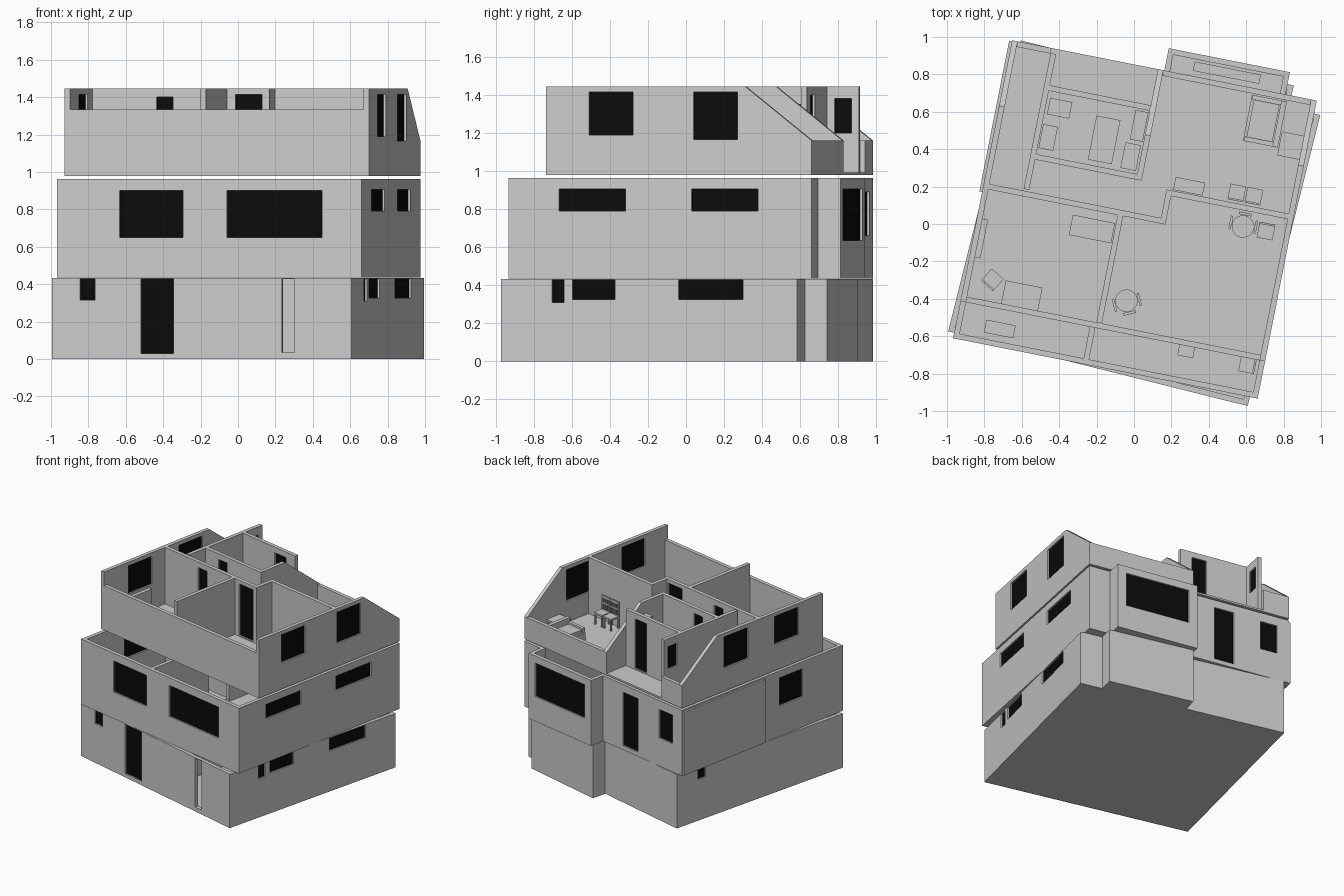
import bpy, bmesh, math
from mathutils import Matrix, Vector

if "Cube" in bpy.data.objects:
    bpy.data.objects.remove(bpy.data.objects["Cube"])

T = 0.03                                   # wall thickness
LOW, UP = -math.radians(14), -math.radians(11.2)   # turn of ground / upper storeys
black = bpy.data.materials.new("dark_pane")
black.diffuse_color = (0.003, 0.003, 0.003, 1)
black.use_nodes = True
black.node_tree.nodes["Principled BSDF"].inputs["Base Color"].default_value = black.diffuse_color


def finish(bm, name, turn):
    bmesh.ops.recalc_face_normals(bm, faces=bm.faces)
    me = bpy.data.meshes.new(name)
    bm.to_mesh(me)
    bm.free()
    ob = bpy.data.objects.new(name, me)
    ob.rotation_euler.z = turn
    bpy.context.collection.objects.link(ob)
    return ob


def boxes(name, turn, parts, at=(0, 0, 0), spin=0.0):
    """parts: (centre, size) cubes joined in one object"""
    bm = bmesh.new()
    base = Matrix.Translation(at) @ Matrix.Rotation(math.radians(spin), 4, 'Z')
    for c, s in parts:
        bmesh.ops.create_cube(bm, size=1, matrix=base @ Matrix.Translation(c) @ Matrix.Diagonal((*s, 1)))
    return finish(bm, name, turn)


def block(name, turn, u0, u1, v0, v1, z0, z1):
    return boxes(name, turn, [(((u0 + u1) / 2, (v0 + v1) / 2, (z0 + z1) / 2), (u1 - u0, v1 - v0, z1 - z0))])


def wall(name, turn, axis, pos, outline, holes=(), gaps=()):
    """Upright wall along u or v, centred on pos; holes get a dark pane, gaps stay open"""
    put = (lambda s, z: (s, pos, z)) if axis == 'u' else (lambda s, z: (pos, s, z))
    if len(outline) == 2:
        (a, z0), (b, z1) = outline
        outline = [(a, z0), (b, z0), (b, z1), (a, z1)]
    bm = bmesh.new()
    rings = [outline] + [[(a, c), (b, c), (b, d), (a, d)] for a, b, c, d in list(holes) + list(gaps)]
    for ring in rings:
        vs = [bm.verts.new(put(*p)) for p in ring]
        for i in range(len(vs)):
            bm.edges.new((vs[i - 1], vs[i]))
    bmesh.ops.triangle_fill(bm, edges=bm.edges[:], use_beauty=True)
    mod = finish(bm, name, turn).modifiers.new("thickness", 'SOLIDIFY')
    mod.thickness, mod.offset = T, 0
    for a, b, c, d in holes:
        mid = Vector(put((a + b) / 2, (c + d) / 2))
        size = (b - a, 0.006, d - c) if axis == 'u' else (0.006, b - a, d - c)
        boxes(name + "_pane", turn, [(mid, size)]).data.materials.append(black)


H = T / 2
# ---- ground storey
G = 0.433
block("ground_floor", LOW, -.825, .825, -.797, .806, 0, .025)
block("ground_bay_floor", LOW, -.03, .65, .806, .925, 0, .025)
wall("ground_front", LOW, 'u', -.797 + H, [(-.795, 0), (.795, G)],
     [(-.672, -.59, .315, .428), (-.337, -.157, .03, .428)], [(.44, .51, .035, .428)])
wall("ground_right", LOW, 'v', .825 - H, [(-.797, 0), (.806, G)],
     [(-.52, -.455, .31, .428), (-.41, -.18, .325, .428), (.165, .515, .325, .428)])
wall("ground_left", LOW, 'v', -.825 + H, [(-.797, 0), (.806, G)], [(.53, .6, .33, .42)])
wall("ground_back_left", LOW, 'u', .806 - H, [(-.795, 0), (0, G)])
wall("ground_back_right", LOW, 'u', .806 - H, [(.62, 0), (.795, G)])
wall("ground_bay_left", LOW, 'v', -.03 + H, [(.806, 0), (.925, G)])
wall("ground_bay_right", LOW, 'v', .65 - H, [(.806, 0), (.925, G)])
wall("ground_bay_back", LOW, 'u', .925 - H, [(0, 0), (.62, G)])
wall("ground_partition_long", LOW, 'v', .02, [(-.767, .025), (.776, G)], [], [(-.1, .1, .03, .38)])
wall("ground_partition_cross", LOW, 'u', .1, [(-.795, .025), (.005, G)])

# ---- middle storey
M0, M1 = .436, .962
block("middle_floor", UP, -.83, .83, -.787, .837, M0, .452)
block("middle_bay_floor", UP, 0, .66, .837, .958, M0, .452)
wall("middle_front", UP, 'u', -.787 + H, [(-.8, M0), (.8, M1)],
     [(-.49, -.145, .65, .9), (.095, .615, .65, .9)])
wall("middle_right", UP, 'v', .83 - H, [(-.787, M0), (.837, M1)],
     [(-.515, -.16, .79, .905), (.195, .55, .79, .905)])
wall("middle_left", UP, 'v', -.83 + H, [(-.787, M0), (.837, M1)], [(-.38, -.15, .68, .905)])
block("middle_left_facing", UP, -.845, -.83, .01, .83, .44, .95)
wall("middle_back_left", UP, 'u', .837 - H, [(-.8, M0), (.03, M1)],
     [(-.37, -.21, .47, .9), (-.73, -.59, .66, .89)])
wall("middle_back_right", UP, 'u', .837 - H, [(.63, M0), (.8, M1)])
wall("middle_bay_left", UP, 'v', H, [(.837, M0), (.958, M1)])
wall("middle_bay_right", UP, 'v', .66 - H, [(.837, M0), (.958, M1)])
wall("middle_bay_back", UP, 'u', .958 - H, [(T, M0), (.63, M1)], [(.07, .59, .635, .905)])
wall("middle_partition_long", UP, 'v', -.11, [(-.757, .452), (.807, M1)], [], [(-.2, 0, .46, .87)])
wall("middle_partition_cross", UP, 'u', .05, [(-.8, .452), (-.125, M1)])
block("bay_window_seat", UP, .15, .51, .865, .915, .452, .62)

# ---- top storey, open roof with sloped back ends
Z0, Z1, KNEE, F = .978, 1.445, 1.16, .992
slope = [(-.585, Z0), (.837, Z0), (.837, KNEE), (.48, Z1), (-.585, Z1)]
block("top_floor", UP, -.83, .83, -.585, .837, Z0, F)
wall("top_front", UP, 'u', -.585 + H, [(-.8, Z0), (.8, 1.335)])
wall("top_right", UP, 'v', .83 - H, slope, [(-.355, -.12, 1.19, 1.415), (.205, .44, 1.165, 1.415)])
wall("top_left", UP, 'v', -.83 + H, slope, [(-.34, -.1, 1.19, 1.415), (.17, .41, 1.165, 1.415)])
wall("top_back_knee_right", UP, 'u', .837 - H, [(-.005, Z0), (.8, KNEE)])
wall("top_back_knee_left", UP, 'u', .837 - H, [(-.8, Z0), (-.615, KNEE)])
wall("sloped_partition", UP, 'v', -.02, [(.25, F), (.837, F), (.837, KNEE), (.48, Z1), (.25, Z1)])
wall("balcony_side", UP, 'v', -.6, [(.07, F), (.81, Z1)], [(.68, .77, 1.2, 1.38)])
wall("balcony_wall", UP, 'u', .625, [(-.585, F), (-.035, Z1)], [(-.25, -.13, 1.0, 1.4)])
wall("right_room_front", UP, 'u', .2, [(.165, F), (.8, Z1)])
wall("hall_back", UP, 'u', .25, [(-.585, F), (-.005, Z1)], [(-.45, -.36, 1.0, 1.4)])
wall("hall_front", UP, 'u', .045, [(-.8, F), (.165, Z1)], [(-.45, -.36, 1.0, 1.4), (-.02, .125, 1.0, 1.415)])
wall("hall_end", UP, 'v', .15, [(.06, F), (.215, Z1)])
wall("front_partition", UP, 'v', -.08, [(-.555, F), (.03, Z1)])


# ---- furniture helpers
def chair(name, u, v, spin, z=F):
    p = [((0, 0, .09), (.085, .085, .014)), ((0, -.037, .2), (.085, .01, .02)), ((0, -.037, .15), (.085, .01, .012))]
    p += [((x, y, .045), (.012, .012, .09)) for x in (-.036, .036) for y in (-.036, .036)]
    p += [((x, -.037, .15), (.01, .01, .12)) for x in (-.037, -.012, .012, .037)]
    boxes(name, UP, p, (u, v, z), spin)


def table(name, u, v, w, d, h=.13, spin=0, z=F):
    p = [((0, 0, h - .008), (w, d, .016))]
    p += [((x * (w / 2 - .01), y * (d / 2 - .01), h / 2 - .008), (.014, .014, h - .016)) for x in (-1, 1) for y in (-1, 1)]
    boxes(name, UP, p, (u, v, z), spin)


def round_chair(name, u, v, spin):
    bm = bmesh.new()
    for r, h, zc in ((.06, .025, .09), (.02, .08, .04), (.045, .01, .005)):
        bmesh.ops.create_cone(bm, cap_ends=True, segments=20, radius1=r, radius2=r, depth=h,
                              matrix=Matrix.Translation((u, v, F + zc)))
    finish(bm, name + "_seat", UP)
    p = [((0, -.068, .14), (.07, .014, .09))]
    p += [((x, -.01, .13), (.012, .07, .012)) for x in (-.068, .068)]
    p += [((x, -.01, .095), (.014, .014, .07)) for x in (-.066, .066)]
    boxes(name + "_arms", UP, p, (u, v, F), spin)


# ---- top storey furniture
boxes("sofa", UP, [((0, 0, .03), (.19, .25, .06)), ((-.01, 0, .07), (.14, .2, .03)), ((.08, 0, .08), (.03, .25, .1)),
                   ((0, .113, .065), (.18, .025, .07)), ((0, -.113, .065), (.18, .025, .07))], (.58, .675, F))
table("side_table", .74, .574, .12, .13, .09)
chair("wall_chair", .507, .27, 0)
chair("wall_chair", .6, .27, 0)
table("wall_desk", .25, .255, .16, .07, .15)
table("bath_counter", -.244, .41, .13, .24, .14)
block("basin", UP, -.57, -.45, .485, .575, F, F + .12)
block("washstand", UP, -.58, -.5, .3, .43, F, F + .11)
block("tall_cupboard", UP, -.11, -.04, .44, .6, F, F + .36)
block("low_cupboard", UP, -.13, -.045, .28, .42, F, F + .2)
block("desk_cabinet", UP, -.33, -.1, -.125, -.015, F, F + .14)
block("wall_shelf", UP, -.8, -.77, -.34, -.13, F, F + .18)
table("low_table", -.514, -.494, .2, .13, .13)
chair("armchair", -.685, -.44, -30)
round_chair("round_chair_back", .574, .1, 180)
chair("corner_chair", .70, .1, 180)
round_chair("round_chair_front", .04, -.41, 25)

# ---- middle storey furniture
chair("middle_chair", .742, -.62, 90, .452)
chair("middle_chair", .406, -.6, 180, .452)
table("middle_table", -.595, -.69, .16, .07, .15, 0, .452)
